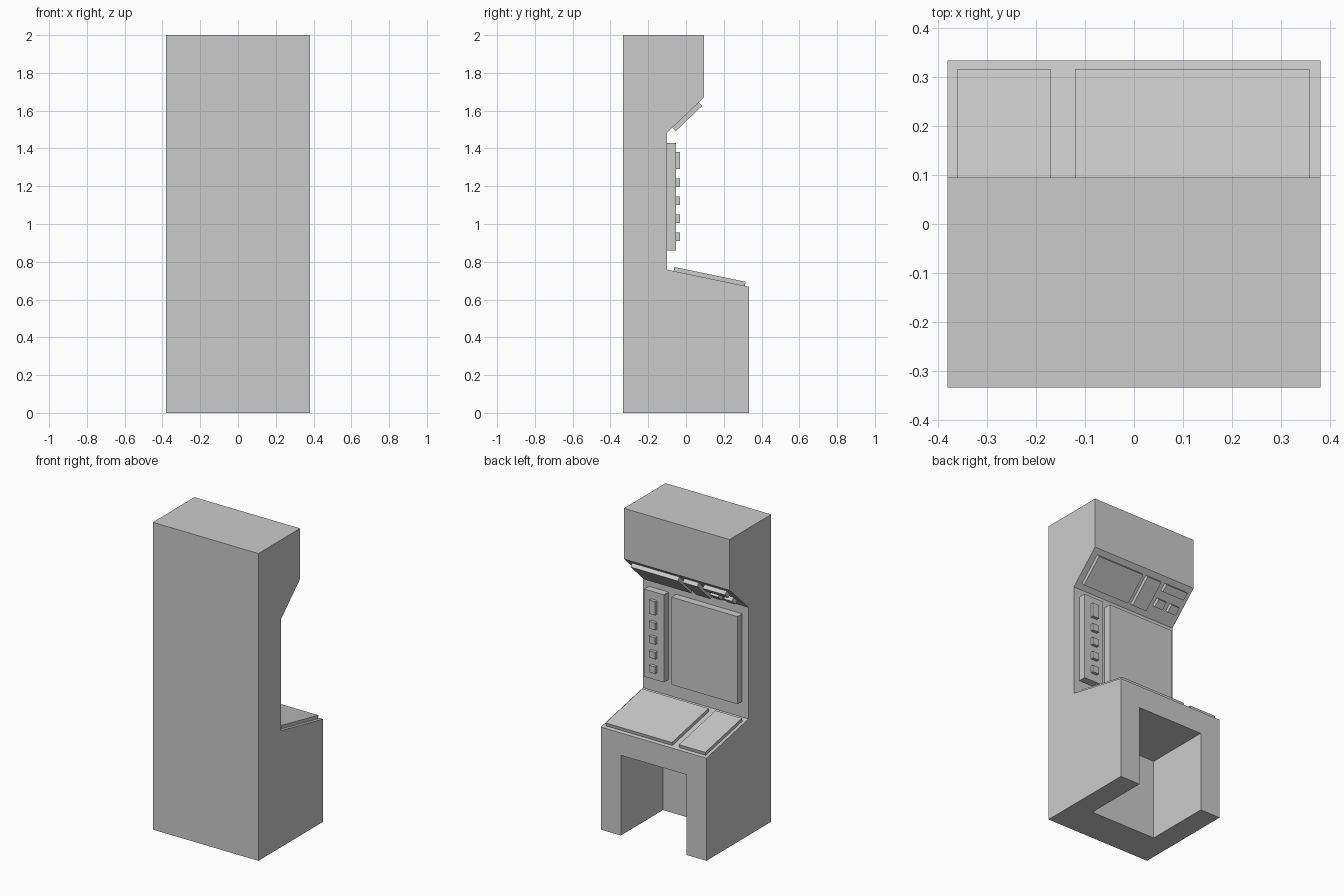
import bpy
import bmesh
from mathutils import Vector

if "Cube" in bpy.data.objects:
    bpy.data.objects.remove(bpy.data.objects["Cube"], do_unlink=True)

# Single painted-metal colour
grey = bpy.data.materials.new("plain_grey")
grey.use_nodes = True
grey.diffuse_color = (0.6, 0.6, 0.6, 1)
grey.node_tree.nodes["Principled BSDF"].inputs["Base Color"].default_value = (0.6, 0.6, 0.6, 1)


def prism(name, profile, x0, x1):
    """Extrude a (y, z) outline from x0 to x1."""
    bm = bmesh.new()
    face = bm.faces.new([bm.verts.new((x0, y, z)) for y, z in profile])
    ext = bmesh.ops.extrude_face_region(bm, geom=[face])
    moved = [v for v in ext["geom"] if isinstance(v, bmesh.types.BMVert)]
    bmesh.ops.translate(bm, verts=moved, vec=(x1 - x0, 0, 0))
    bmesh.ops.recalc_face_normals(bm, faces=bm.faces)
    mesh = bpy.data.meshes.new(name)
    bm.to_mesh(mesh)
    bm.free()
    mesh.materials.append(grey)
    obj = bpy.data.objects.new(name, mesh)
    bpy.context.collection.objects.link(obj)
    return obj


def plate(name, low, high, t0, t1, x0, x1, thick, base=0.0):
    """Raised plate on the surface running from low to high in (y, z)."""
    a, b = Vector(low), Vector(high)
    d = (b - a).normalized()
    n = Vector((d.y, -d.x))
    p, q = a.lerp(b, t0) + n * base, a.lerp(b, t1) + n * base
    return prism(name, [p, q, q + n * thick, p + n * thick], x0, x1)


# Cabinet outline corners
HALF_W, HALF_D = 0.38, 0.333
desk_front, desk_rear = (HALF_D, 0.668), (-0.1, 0.758)
hood_rear, hood_front = (-0.1, 1.484), (0.095, 1.67)

cabinet = prism("cabinet", [
    (-HALF_D, 0), (HALF_D, 0), desk_front, desk_rear, hood_rear, hood_front,
    (hood_front[0], 2), (-HALF_D, 2)], -HALF_W, HALF_W)

# Knee space cut below the desk
cutter = prism("knee_cutter", [(-0.1, -0.1), (0.5, -0.1), (0.5, 0.522), (-0.1, 0.522)], -0.236, 0.236)
cutter.hide_render = True
mod = cabinet.modifiers.new("knee_space", "BOOLEAN")
mod.operation = "DIFFERENCE"
mod.solver = "EXACT"
mod.object = cutter
bpy.context.view_layer.objects.active = cabinet
bpy.ops.object.modifier_apply(modifier=mod.name)
bpy.data.objects.remove(cutter, do_unlink=True)

# Desk panels
for name, x0, x1 in (("desk_panel_wide", -0.12, 0.358), ("desk_panel_narrow", -0.36, -0.17)):
    plate(name, desk_front, desk_rear, 0.05, 0.92, x0, x1, 0.022)

# Upright panels on the rear wall
WALL = 0.048
wall_low, wall_high = (-0.1, 0.0), (-0.1, 1.0)
plate("screen_panel", wall_low, wall_high, 0.86, 1.43, -0.335, 0.142, WALL)
plate("button_strip", wall_low, wall_high, 0.86, 1.43, 0.196, 0.338, WALL)

# Column of buttons, the top one taller
for i in range(5):
    z = 0.91 + 0.095 * i
    height = 0.09 if i == 4 else 0.045
    plate(f"strip_button_{i + 1}", wall_low, wall_high, z, z + height, 0.244, 0.29, 0.02, WALL)

# Panels and buttons on the sloping underside of the hood
for name, t0, t1, x0, x1 in (
        ("hood_panel_wide", 0.14, 0.86, 0.0, 0.34),
        ("hood_panel_narrow", 0.14, 0.86, -0.14, -0.035),
        ("hood_display", 0.68, 0.86, -0.34, -0.18),
        ("hood_button_inner", 0.3, 0.49, -0.24, -0.18),
        ("hood_button_outer", 0.3, 0.49, -0.34, -0.28)):
    plate(name, hood_rear, hood_front, t0, t1, x0, x1, 0.026)
